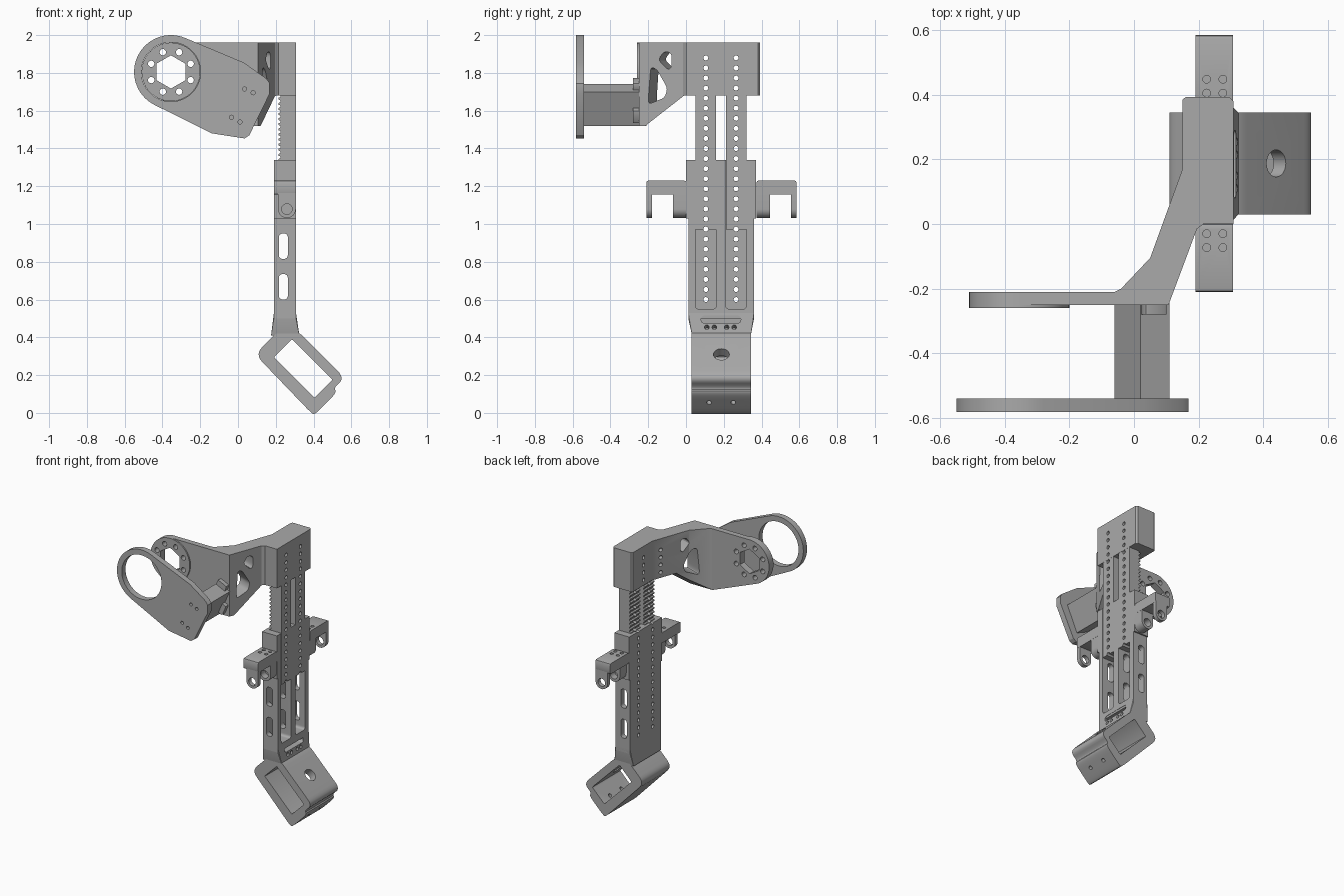
import bpy, bmesh, math
from mathutils import Vector, Matrix
from mathutils.geometry import convex_hull_2d

cube = bpy.data.objects.get("Cube")
if cube:
    bpy.data.objects.remove(cube)

grey = bpy.data.materials.new("machined_grey")
grey.use_nodes = True
grey.diffuse_color = (0.4, 0.4, 0.4, 1)
grey.node_tree.nodes["Principled BSDF"].inputs["Base Color"].default_value = (0.4, 0.4, 0.4, 1)

# ---------- outlines ----------
def circle(cx, cy, r, n=32):
    return [(cx + r * math.cos(2 * math.pi * i / n), cy + r * math.sin(2 * math.pi * i / n)) for i in range(n)]

def rect(a, b, c, d):
    return [(a, c), (b, c), (b, d), (a, d)]

def rounded(pts, r, steps=6):
    out, n = [], len(pts)
    for i in range(n):
        p, q, s = Vector(pts[i]), Vector(pts[i - 1]), Vector(pts[(i + 1) % n])
        a = p + (q - p).normalized() * min(r, 0.48 * (q - p).length)
        b = p + (s - p).normalized() * min(r, 0.48 * (s - p).length)
        for k in range(steps + 1):
            t = k / steps
            out.append(tuple(a * (1 - t) ** 2 + p * 2 * t * (1 - t) + b * t * t))
    return out

def hull(pts):
    pts = [Vector(p) for p in pts]
    return [tuple(pts[i]) for i in convex_hull_2d(pts)]

# ---------- solids ----------
PLACE = {"x": lambda p, h: (h, p[0], p[1]), "y": lambda p, h: (p[0], h, p[1]), "z": lambda p, h: (p[0], p[1], h)}

def prism(bm, pts, axis, a, b):
    lo = [bm.verts.new(PLACE[axis](p, a)) for p in pts]
    hi = [bm.verts.new(PLACE[axis](p, b)) for p in pts]
    bm.faces.new(lo)
    bm.faces.new(hi)
    for i in range(len(pts)):
        j = (i + 1) % len(pts)
        bm.faces.new((lo[i], lo[j], hi[j], hi[i]))
    return lo + hi

def rod(bm, centre, direction, r, depth):
    m = Matrix.Translation(centre) @ Vector(direction).to_track_quat("Z", "Y").to_matrix().to_4x4()
    bmesh.ops.create_cone(bm, cap_ends=True, segments=24, radius1=r, radius2=r, depth=depth, matrix=m)

def finish(name, bm):
    bmesh.ops.recalc_face_normals(bm, faces=bm.faces)
    me = bpy.data.meshes.new(name)
    bm.to_mesh(me)
    bm.free()
    me.materials.append(grey)
    ob = bpy.data.objects.new(name, me)
    bpy.context.collection.objects.link(ob)
    return ob

def part(name, *prisms):
    bm = bmesh.new()
    for p in prisms:
        prism(bm, *p)
    return finish(name, bm)

def cut(ob, cutter, keep=False):
    bpy.context.view_layer.objects.active = ob
    mod = ob.modifiers.new("cut", "BOOLEAN")
    mod.operation, mod.solver, mod.object = "DIFFERENCE", "EXACT", cutter
    bpy.ops.object.modifier_apply(modifier=mod.name)
    if not keep:
        bpy.data.objects.remove(cutter)

MID = 0.1875                      # centre plane of the column
RAILS = (0.105, 0.265)            # rail centres along y
ROW = [0.6 + 0.0533 * i for i in range(25)]
drill = part("row_drill", *[(circle(y, z, 0.013, 16), "x", -0.1, 0.5) for y in RAILS for z in ROW])
drill.hide_render = True

# ---------- column casing with two channels and side slots ----------
casing = part("column_casing", ([(0, 1.34), (0.37, 1.34), (0.37, 1.03), (0.36, 1.03), (0.36, 0.5),
                                 (0.012, 0.5), (0.012, 1.03), (0, 1.03)], "x", 0.19, 0.307))
cut(casing, part("channels", *[(rounded(rect(y - 0.055, y + 0.055, 0.55, 1.45), 0.02), "x", 0.212, 0.4) for y in RAILS]))
cut(casing, part("slots", *[(rounded(rect(0.216, 0.264, z, z + 0.135), 0.024), "y", -0.2, 0.6) for z in (0.6, 0.815)]))
cut(casing, drill, True)

# ---------- toothed rails ----------
for name, y in zip(("front_rail", "rear_rail"), RAILS):
    outline = [(0.307, 1.7), (0.307, 0.97)]
    for i in range(27):
        z = 0.97 + 0.027 * i
        outline += [(0.224, z), (0.224, z + 0.01), (0.214, z + 0.014), (0.214, z + 0.023)]
    outline.append((0.224, 1.7))
    rail = part(name, (outline, "y", y - 0.054, y + 0.054))
    cut(rail, drill, True)

# ---------- side wings with hooked ears ----------
def span(a, b, flip):
    return (2 * MID - b, 2 * MID - a) if flip else (a, b)

for flip, name in ((False, "front_wing"), (True, "rear_wing")):
    bm = bmesh.new()
    prism(bm, rounded(rect(*span(-0.21, 0.002, flip), 1.155, 1.23), 0.012, 2), "x", 0.19, 0.307)
    wing = finish(name, bm)
    bm = bmesh.new()
    for x in (0.225, 0.275):
        for y in (-0.03, -0.073):
            rod(bm, (x, span(y, y, flip)[0], 1.23), (0, 0, 1), 0.012, 0.08)
    cut(wing, finish("wing_holes", bm))
    ear_shape = hull(circle(0.259, 1.079, 0.047) + rect(0.212, 0.306, 1.1, 1.17))
    for label, a, b in (("outer_ear", -0.209, -0.18), ("inner_ear", -0.07, 0.003)):
        ear = part(name + "_" + label, (ear_shape, "y", *span(a, b, flip)))
        cut(ear, part("ear_hole", (circle(0.259, 1.079, 0.028), "y", *span(-0.3, -0.02, flip))))

# ---------- tapered neck ----------
bm = bmesh.new()
for x0, x1, y0, y1, z in ((0.19, 0.307, 0.012, 0.36, 0.5), (0.19, 0.307, 0.012, 0.36, 0.53),
                          (0.175, 0.325, 0.032, 0.343, 0.41)):
    for x, y in rect(x0, x1, y0, y1):
        bm.verts.new((x, y, z))
bmesh.ops.convex_hull(bm, input=bm.verts)
neck = finish("neck", bm)
cut(neck, part("neck_pocket", (rounded(rect(0.08, 0.29, 0.475, 0.515), 0.02), "x", 0.26, 0.4)))
bm = bmesh.new()
for y in (0.11, 0.15, 0.215, 0.255):
    rod(bm, (0.315, y, 0.452), (1, 0, 0.5), 0.012, 0.06)
cut(neck, finish("neck_holes", bm))

# ---------- angled foot frame ----------
foot_shape = rounded([(0.09, 0.31), (0.22, 0.44), (0.31, 0.44), (0.565, 0.185), (0.505, 0.13), (0.525, 0.11),
                      (0.41, -0.006), (0.393, -0.006)], 0.055)
foot = part("foot_frame", (foot_shape, "y", 0.03, 0.345))
cut(foot, part("foot_opening", (rounded([(0.19, 0.295), (0.285, 0.39), (0.5, 0.175), (0.405, 0.08)], 0.006, 2), "y", -0.1, 0.5)))
bm = bmesh.new()
rod(bm, (0.44, MID, 0.31), (1, 0, 1), 0.042, 0.16)
for y in (0.122, 0.25):
    rod(bm, (0.465, y, 0.06), (1, 0, -1), 0.013, 0.18)
cut(foot, finish("foot_holes", bm))

# ---------- head block with slanted arm ----------
head = part("head_block", ([(0.15, 0.385), (0.16, 0.393), (0.295, 0.393), (0.308, 0.38), (0.308, 0.0), (0.215, 0.0),
                            (0.195, -0.015), (0.107, -0.25), (-0.06, -0.25), (-0.06, -0.21), (-0.04, -0.2),
                            (0.05, -0.105), (0.15, 0.17)], "z", 1.52, 1.96))
cut(head, part("underside", ([(-0.215, 1.5), (-0.215, 1.52), (-0.01, 1.68), (0.5, 1.68), (0.5, 1.5)], "x", -0.3, 0.5)))
bm = bmesh.new()
for window in ([(-0.145, 1.87), (-0.11, 1.915), (-0.065, 1.905), (-0.065, 1.83), (-0.085, 1.815)],
               [(-0.19, 1.83), (-0.155, 1.82), (-0.09, 1.72), (-0.105, 1.67), (-0.2, 1.635), (-0.205, 1.66)]):
    for v in prism(bm, rounded(window, 0.02, 3), "x", -0.2, 0.35):
        v.co.y -= (v.co.x - 0.14) * 0.36
cut(head, finish("arm_windows", bm))
cut(head, drill, True)
bpy.data.objects.remove(drill)

# ---------- rear mounting plate and its hub disc ----------
CX, CZ = -0.355, 1.805
def hub_cutter():
    holes = [(circle(CX + 0.113 * math.cos(a), CZ + 0.113 * math.sin(a), 0.017, 16), "y", -0.4, -0.1)
             for a in [math.pi / 8 + i * math.pi / 4 for i in range(8)]]
    hexagon = [(CX + 0.088 * math.sin(i * math.pi / 3), CZ + 0.088 * math.cos(i * math.pi / 3)) for i in range(6)]
    return part("hub_cutter", (hexagon, "y", -0.4, -0.1), *holes)

rear_shape = hull(circle(CX, CZ, 0.155, 64) + [(-0.055, 1.96), (-0.055, 1.52)])
rear = part("rear_plate", (rear_shape, "y", -0.25, -0.21))
cut(rear, hub_cutter())
hub = part("hub_disc", (circle(CX, CZ, 0.155, 64), "y", -0.26, -0.25))
cut(hub, hub_cutter())

# ---------- front ring plate ----------
BOLTS = ((0.035, 1.715), (0.08, 1.695), (-0.035, 1.565), (0.01, 1.54))
front_shape = hull(circle(CX, CZ, 0.195, 64) + [(0.03, 1.855), (0.15, 1.77), (0.168, 1.745), (0.168, 1.69),
                                                (0.06, 1.47), (0.035, 1.453), (-0.14, 1.48)])
front = part("front_ring_plate", (front_shape, "y", -0.582, -0.54))
cut(front, part("ring_cutter", (circle(CX, CZ, 0.157, 64), "y", -0.7, -0.4),
                *[(circle(x, z, 0.011, 16), "y", -0.7, -0.4) for x, z in BOLTS]))

# ---------- tilted spacer between the plates, with end tabs ----------
part("spacer", ([(-0.06, 1.56), (0.03, 1.52), (0.11, 1.7), (0.02, 1.742)], "y", -0.545, -0.245))
part("spacer_tabs", (rounded([(0.02, 1.735), (0.09, 1.703), (0.104, 1.745), (0.036, 1.777)], 0.01, 2), "y", -0.28, -0.245),
     (rounded([(0.03, 1.55), (0.07, 1.53), (0.1, 1.6), (0.06, 1.62)], 0.01, 2), "y", -0.28, -0.245))

# ---------- smooth the round walls, keep edges crisp ----------
for ob in bpy.context.scene.objects:
    ob.select_set(ob.type == "MESH")
bpy.ops.object.shade_smooth_by_angle(angle=math.radians(28))
